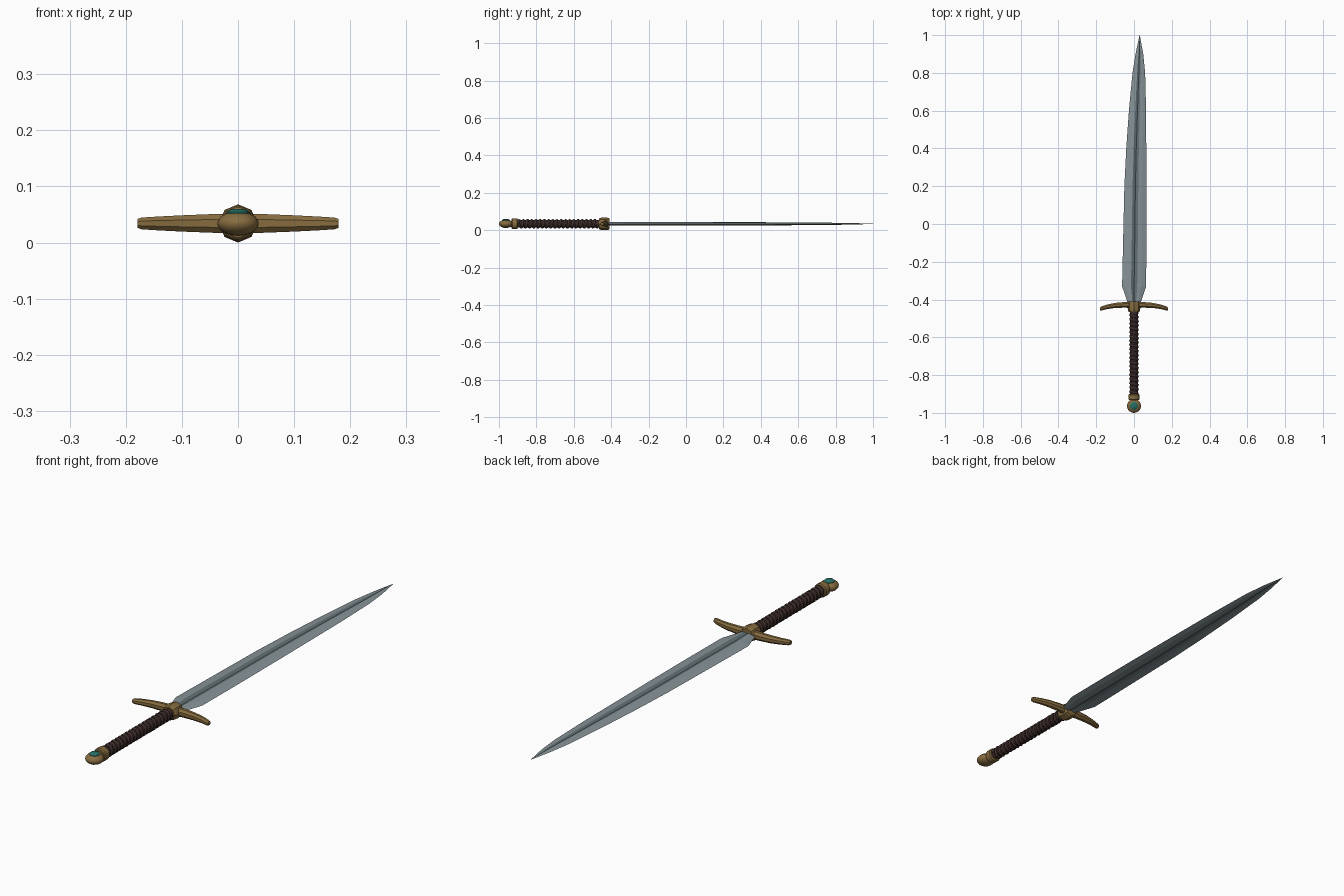
import bpy, bmesh, math

if "Cube" in bpy.data.objects:
    bpy.data.objects.remove(bpy.data.objects["Cube"])

ZC = 0.034  # height of the sword's long axis


def material(name, r, g, b):
    m = bpy.data.materials.new(name)
    m.diffuse_color = (r, g, b, 1)
    m.use_nodes = True
    m.node_tree.nodes["Principled BSDF"].inputs["Base Color"].default_value = m.diffuse_color
    return m


STEEL = material("steel", 0.24, 0.29, 0.31)
DARK = material("dark_steel", 0.12, 0.16, 0.17)
BRASS = material("brass", 0.24, 0.15, 0.05)
LEATHER = material("leather", 0.045, 0.025, 0.022)
GEM = material("gem", 0.02, 0.16, 0.13)


def loft(name, rings, mats, mat_of=lambda i: 0, smooth=None):
    """Skin a list of equal-sized closed rings and cap both ends."""
    bm = bmesh.new()
    loops = [[bm.verts.new(p) for p in ring] for ring in rings]
    n = len(loops[0])
    for a, b in zip(loops, loops[1:]):
        for i in range(n):
            j = (i + 1) % n
            bm.faces.new((a[i], a[j], b[j], b[i])).material_index = mat_of(i)
    bm.faces.new(loops[0])
    bm.faces.new(loops[-1])
    bmesh.ops.recalc_face_normals(bm, faces=bm.faces)
    me = bpy.data.meshes.new(name)
    bm.to_mesh(me)
    bm.free()
    for m in mats:
        me.materials.append(m)
    ob = bpy.data.objects.new(name, me)
    bpy.context.collection.objects.link(ob)
    if smooth:
        bpy.ops.object.select_all(action='DESELECT')
        ob.select_set(True)
        bpy.context.view_layer.objects.active = ob
        bpy.ops.object.shade_smooth_by_angle(angle=math.radians(smooth))
    return ob


def lathe(name, profile, mat, sides=16, sx=1, sz=1, smooth=35):
    """Revolve (y, radius) pairs about the long axis."""
    rings = []
    for y, r in profile:
        rings.append([(sx * r * math.sin(2 * math.pi * k / sides), y,
                       ZC + sz * r * math.cos(2 * math.pi * k / sides))
                      for k in range(sides)])
    return loft(name, rings, [mat], smooth=smooth)


# Blade: (y, left x, right x, half thickness), with a sunken dark fuller
stations = [(-0.44, -0.032, 0.032, 0.010), (-0.41, -0.036, 0.038, 0.010),
            (-0.33, -0.063, 0.064, 0.010), (-0.10, -0.058, 0.066, 0.010),
            (0.20, -0.051, 0.066, 0.009), (0.40, -0.041, 0.065, 0.0085),
            (0.60, -0.027, 0.064, 0.0075), (0.80, -0.008, 0.059, 0.0055),
            (0.90, 0.008, 0.049, 0.004), (1.0, 0.0293, 0.0307, 0.0004)]
half = [(-1, 0), (-0.62, 0.7), (-0.26, 1), (0, 0.45), (0.26, 1), (0.62, 0.7)]
section = half + [(-u, -v) for u, v in half]
blade_rings = []
for y, l, r, t in stations:
    c, w = (l + r) / 2, (r - l) / 2
    blade_rings.append([(c + u * w, y, ZC + v * t) for u, v in section])
loft("blade", blade_rings, [STEEL, DARK], lambda i: 1 if i % 6 in (2, 3) else 0)

# Crossguard: one curved bar with a chamfered section, tapering to the tips
guard_half = [(0.0, -0.429, 0.016, 0.018), (0.05, -0.428, 0.015, 0.0165),
              (0.10, -0.431, 0.0135, 0.0145), (0.14, -0.438, 0.012, 0.0125),
              (0.172, -0.447, 0.011, 0.0105), (0.179, -0.449, 0.008, 0.008)]
guard_path = [(-x, y, a, b) for x, y, a, b in guard_half[:0:-1]] + guard_half
guard_rings = [[(x, y + a * math.cos(math.pi * (k + 0.5) / 4) * 1.08,
                 ZC + b * math.sin(math.pi * (k + 0.5) / 4) * 1.08)
                for k in range(8)] for x, y, a, b in guard_path]
loft("crossguard", guard_rings, [BRASS], smooth=30)

# Guard centre block
lathe("guard_block", [(-0.465, 0.028), (-0.458, 0.032), (-0.436, 0.034),
                      (-0.416, 0.032), (-0.409, 0.028)], BRASS, sides=8, smooth=20)

# Grip core and the leather cord spiralling round it
lathe("grip_core", [(-0.91, 0.020), (-0.68, 0.021), (-0.45, 0.021)], LEATHER)
bpy.ops.object.select_all(action='DESELECT')
curve = bpy.data.curves.new("grip_wrap", 'CURVE')
curve.dimensions = '3D'
curve.bevel_depth = 0.0085
curve.bevel_resolution = 1
curve.use_fill_caps = True
turns, per = 19, 16
count = turns * per + 1
spline = curve.splines.new('POLY')
spline.points.add(count - 1)
for i, p in enumerate(spline.points):
    a = 2 * math.pi * i / per
    p.co = (0.0175 * math.cos(a), -0.898 + 0.428 * i / (count - 1),
            ZC + 0.0175 * math.sin(a), 1)
curve.materials.append(LEATHER)
bpy.context.collection.objects.link(bpy.data.objects.new("grip_wrap", curve))

# Pommel collar, flattened pommel and its neck
lathe("pommel_collar", [(-0.932, 0.025), (-0.928, 0.029), (-0.904, 0.029),
                        (-0.900, 0.025)], BRASS)
lathe("pommel_neck", [(-0.95, 0.016), (-0.92, 0.016)], BRASS, sides=12)
arc = [math.pi * k / 10 for k in range(11)]
lathe("pommel", [(-0.963 - 0.037 * math.cos(a), max(0.037 * math.sin(a), 0.0005))
                 for a in arc], BRASS, sides=20, sz=0.6, smooth=50)

# Gem set in the top of the pommel
gem_rings = [[(r * math.cos(math.pi * k / 8), -0.963 + r * math.sin(math.pi * k / 8), ZC + z)
              for k in range(16)]
             for r, z in [(0.021, 0.012), (0.021, 0.020), (0.016, 0.024), (0.008, 0.026)]]
loft("pommel_gem", gem_rings, [GEM], smooth=40)
